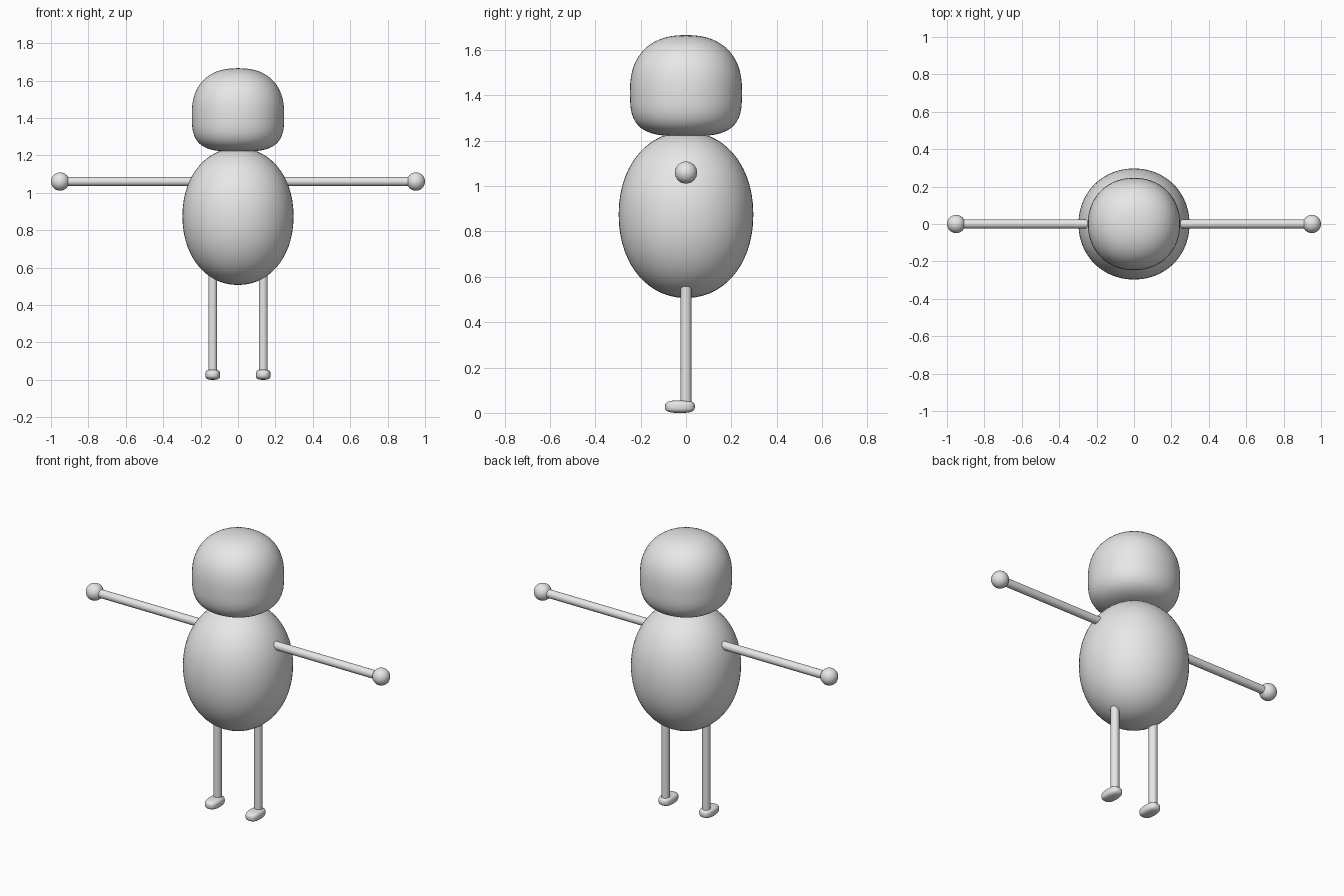
import bpy, bmesh
from mathutils import Vector

if "Cube" in bpy.data.objects:
    bpy.data.objects.remove(bpy.data.objects["Cube"])

grey = bpy.data.materials.new("plain grey")
grey.diffuse_color = (0.8, 0.8, 0.8, 1)
grey.use_nodes = True
grey.node_tree.nodes["Principled BSDF"].inputs["Base Color"].default_value = grey.diffuse_color


def finish(obj, name):
    obj.name = name
    obj.data.materials.append(grey)
    for p in obj.data.polygons:
        p.use_smooth = True
    return obj


def rounded_block(name, centre, radii, low, p_flat, p_up, p_down, cuts=15):
    """Cube inflated to a soft block: separate fullness in plan, above and below."""
    bm = bmesh.new()
    bmesh.ops.create_cube(bm, size=2)
    bmesh.ops.subdivide_edges(bm, edges=bm.edges[:], cuts=cuts, use_grid_fill=True)
    for v in bm.verts:
        d = v.co.normalized()
        p = p_up if d.z > 0 else p_down
        plan = (abs(d.x) ** p_flat + abs(d.y) ** p_flat) ** (1 / p_flat)
        d /= (plan ** p + abs(d.z) ** p) ** (1 / p)
        rz = radii[2] if d.z > 0 else low
        v.co = Vector(centre) + Vector((d.x * radii[0], d.y * radii[1], d.z * rz))
    mesh = bpy.data.meshes.new(name)
    bm.to_mesh(mesh)
    bm.free()
    obj = bpy.data.objects.new(name, mesh)
    bpy.context.collection.objects.link(obj)
    return finish(obj, name)


def rod(name, a, b, r):
    a, b = Vector(a), Vector(b)
    bpy.ops.mesh.primitive_cylinder_add(vertices=24, radius=r, depth=(b - a).length,
                                        location=(a + b) / 2)
    obj = bpy.context.object
    obj.rotation_euler = (b - a).to_track_quat('Z', 'Y').to_euler()
    finish(obj, name)
    bpy.ops.object.shade_smooth_by_angle()


# Head with flattened underside, and egg-shaped body
rounded_block("head", (0, 0, 1.42), (0.247, 0.247, 0.246), 0.2, 2.1, 2.35, 3.3)
rounded_block("body", (0, 0, 0.875), (0.297, 0.297, 0.365), 0.368, 2.05, 2.1, 2.1)

# Limbs on both sides
for side, s in (("left", 1), ("right", -1)):
    rod(side + "_arm", (s * 0.2, 0, 1.06), (s * 0.95, 0, 1.06), 0.024)
    bpy.ops.mesh.primitive_uv_sphere_add(segments=24, ring_count=16, radius=0.049,
                                         location=(s * 0.951, 0, 1.06))
    finish(bpy.context.object, side + "_hand")
    rod(side + "_leg", (s * 0.135, 0, 0.03), (s * 0.135, 0, 0.65), 0.024)
    rounded_block(side + "_foot", (s * 0.135, -0.027, 0.0275), (0.04, 0.066, 0.0275),
                  0.0275, 2.6, 3, 3, cuts=9)
